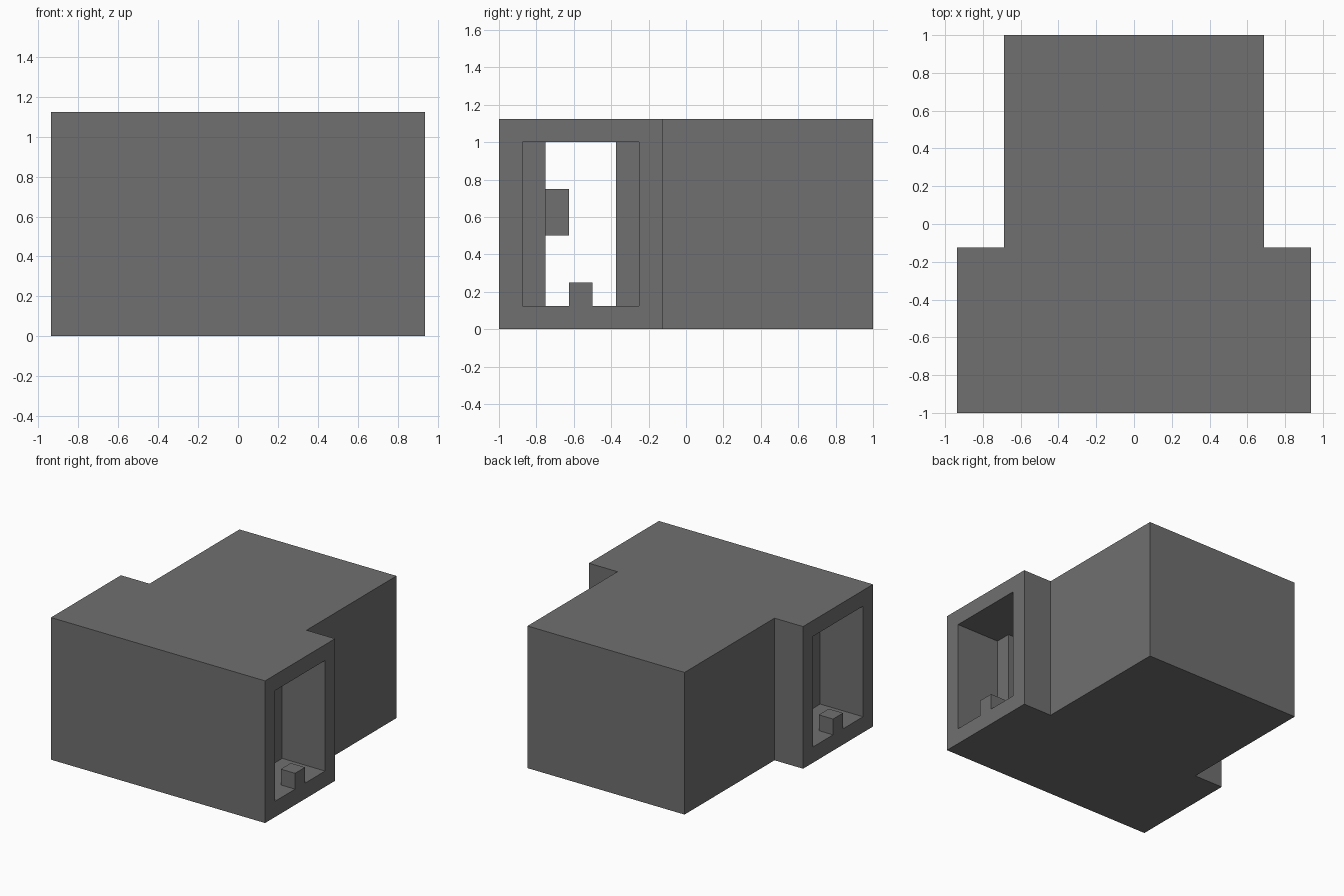
import bpy
import bmesh

default = bpy.data.objects.get("Cube")
if default:
    bpy.data.objects.remove(default, do_unlink=True)

# One flat grey for the whole model
grey = bpy.data.materials.new("dark_grey")
grey.use_nodes = True
color = (0.16, 0.16, 0.16, 1.0)
grey.diffuse_color = color
grey.node_tree.nodes["Principled BSDF"].inputs["Base Color"].default_value = color


def mirrored(half):
    """Closed outline from its +x half, listed front to back."""
    return half + [(-x, y) for x, y in reversed(half)]


def prism(name, outline, bottom, top):
    """Extrude a plan outline upwards between two heights."""
    bm = bmesh.new()
    base = bm.faces.new([bm.verts.new((x, y, bottom)) for x, y in outline])
    new = bmesh.ops.extrude_face_region(bm, geom=[base])["geom"]
    verts = [v for v in new if isinstance(v, bmesh.types.BMVert)]
    bmesh.ops.translate(bm, verts=verts, vec=(0, 0, top - bottom))
    bmesh.ops.recalc_face_normals(bm, faces=bm.faces)
    mesh = bpy.data.meshes.new(name)
    bm.to_mesh(mesh)
    bm.free()
    mesh.materials.append(grey)
    obj = bpy.data.objects.new(name, mesh)
    bpy.context.collection.objects.link(obj)
    return obj


def box(name, x0, x1, y0, y1, z0, z1):
    return prism(name, [(x0, y0), (x1, y0), (x1, y1), (x0, y1)], z0, z1)


WIDE, NARROW, HEIGHT = 0.9375, 0.6875, 1.125
FLOOR, CEILING = 0.125, 1.0

# Housing with a T-shaped plan
housing = prism("housing", mirrored([(WIDE, -1), (WIDE, -0.125),
                                     (NARROW, -0.125), (NARROW, 1)]), 0, HEIGHT)

# Passage from side to side, wide at both ends and narrow in the middle
passage = prism("passage_cutter", [
    (1, -0.875), (1, -0.25), (0.5625, -0.25), (0.5625, -0.375),
    (-0.5625, -0.375), (-0.5625, -0.25), (-1, -0.25), (-1, -0.875),
    (-0.5625, -0.875), (-0.5625, -0.75), (0.5625, -0.75), (0.5625, -0.875),
], FLOOR, CEILING)
passage.hide_render = True
cut = housing.modifiers.new("passage", "BOOLEAN")
cut.operation = "DIFFERENCE"
cut.solver = "EXACT"
cut.object = passage
bpy.context.view_layer.objects.active = housing
bpy.ops.object.modifier_apply(modifier=cut.name)
bpy.data.objects.remove(passage, do_unlink=True)

# Stop block on the floor at each opening, flush with the outer wall
for side, name in ((1, "left_stop_block"), (-1, "right_stop_block")):
    x0, x1 = sorted((side * (WIDE - 0.125), side * WIDE))
    box(name, x0, x1, -0.625, -0.5, FLOOR, 0.25)

# Block standing out from the front wall inside the passage
box("inner_wall_block", -0.125, 0.125, -0.75, -0.625, 0.5, 0.75)
